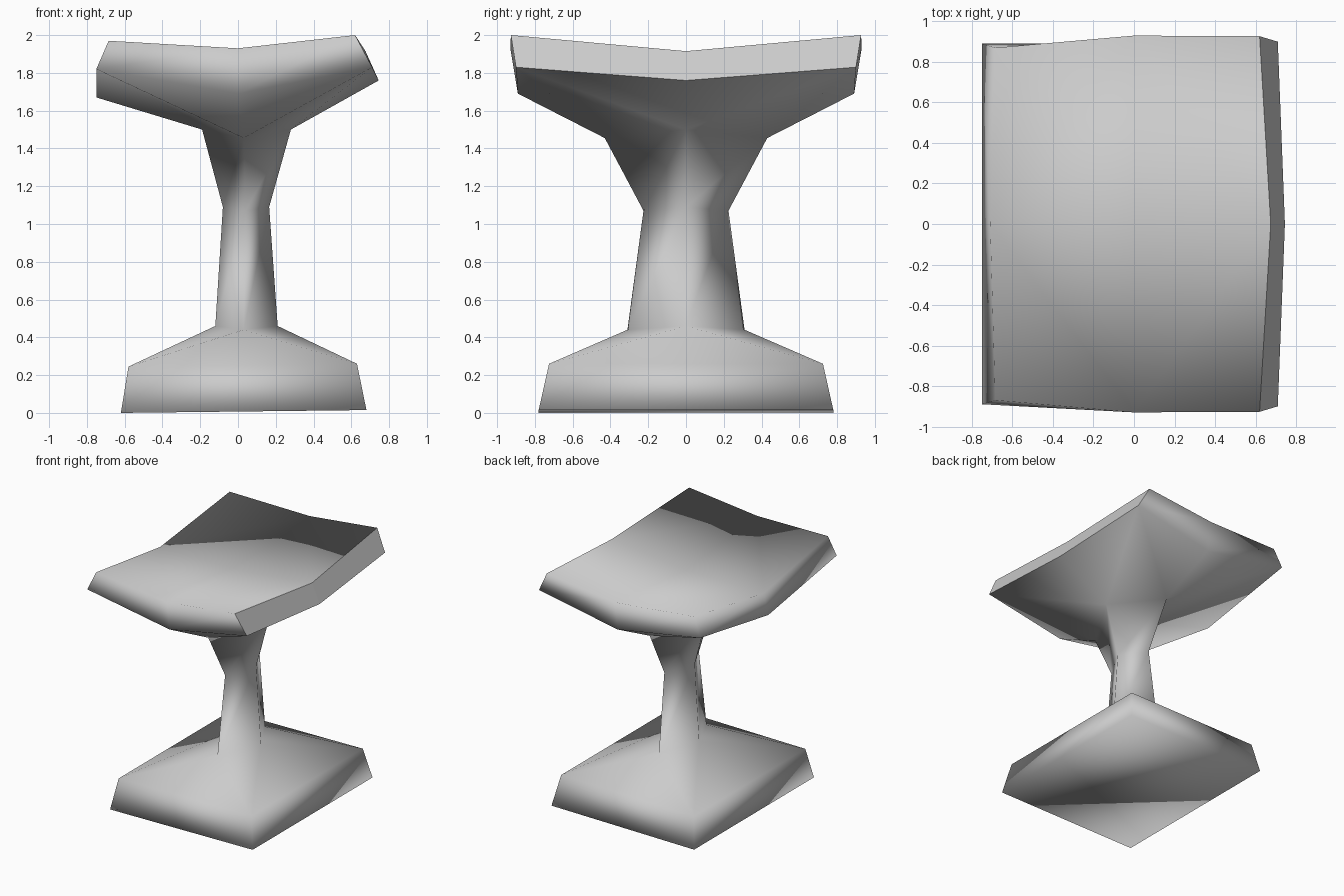
import bpy, bmesh

cube = bpy.data.objects.get("Cube")
if cube:
    bpy.data.objects.remove(cube, do_unlink=True)

mat = bpy.data.materials.new("light_grey")
mat.use_nodes = True
grey = (0.6, 0.6, 0.6, 1.0)
mat.diffuse_color = grey
mat.node_tree.nodes["Principled BSDF"].inputs["Base Color"].default_value = grey

bm = bmesh.new()


def ring(points):
    return [bm.verts.new(p) for p in points]


def corners(x0, x1, y0, y1, z0, z1):
    """Four corners, counter-clockwise from the front at low x."""
    return ring([(x0, -y0, z0), (x1, -y1, z1), (x1, y1, z1), (x0, y0, z0)])


def diamond(x0, x1, y, z_side, z_end, xm):
    """Four side points: front, high x, back, low x."""
    return ring([(xm, -y, z_end), (x1, 0, z_side[1]), (xm, y, z_end), (x0, 0, z_side[0])])


def face(*verts):
    return bm.faces.new(verts)


# Rings from the floor up
foot = corners(-0.62, 0.68, 0.78, 0.78, 0.0, 0.015)
shoulder = corners(-0.58, 0.63, 0.725, 0.725, 0.245, 0.26)
neck = diamond(-0.12, 0.21, 0.31, (0.46, 0.46), 0.44, 0.03)
waist = diamond(-0.08, 0.165, 0.225, (1.09, 1.09), 1.07, 0.04)
flare = diamond(-0.19, 0.28, 0.43, (1.5, 1.5), 1.455, 0.03)
rim_c = corners(-0.75, 0.71, 0.89, 0.90, 1.82, 1.83)
rim_m = diamond(-0.75, 0.745, 0.89, (1.67, 1.76), 1.69, 0.0)
top_c = corners(-0.685, 0.62, 0.87, 0.927, 1.97, 2.0)
top_m = diamond(-0.71, 0.675, 0.93, (1.84, 1.915), 1.93, 0.0)
middle = bm.verts.new((0, 0, 1.84))

face(*reversed(foot))
flat_faces = []
for i in range(4):
    j = (i + 1) % 4
    # Base block and its sloping top
    face(foot[i], foot[j], shoulder[j], shoulder[i])
    face(shoulder[i], shoulder[j], neck[i])
    face(shoulder[j], neck[j], neck[i])
    # Column
    face(neck[i], neck[j], waist[j], waist[i])
    face(waist[i], waist[j], flare[j], flare[i])
    # Underside of the seat
    face(flare[i], rim_c[j], rim_m[i])
    face(flare[i], flare[j], rim_c[j])
    face(flare[j], rim_m[j], rim_c[j])
    # Seat edge, two panels on each side
    panels = [face(rim_c[i], rim_m[i], top_m[i], top_c[i]),
              face(rim_m[i], rim_c[j], top_c[j], top_m[i])]
    if i == 1:
        flat_faces += panels
    # Dished seat top
    face(top_m[i], top_c[j], top_m[j], middle)

bmesh.ops.recalc_face_normals(bm, faces=bm.faces)

# Soft shading with one crisp seat edge
for f in bm.faces:
    f.smooth = True
outline = {e for f in flat_faces for e in f.edges}
for e in outline:
    e.smooth = False

mesh = bpy.data.meshes.new("stool")
bm.to_mesh(mesh)
bm.free()
mesh.materials.append(mat)
stool = bpy.data.objects.new("stool", mesh)
bpy.context.collection.objects.link(stool)
